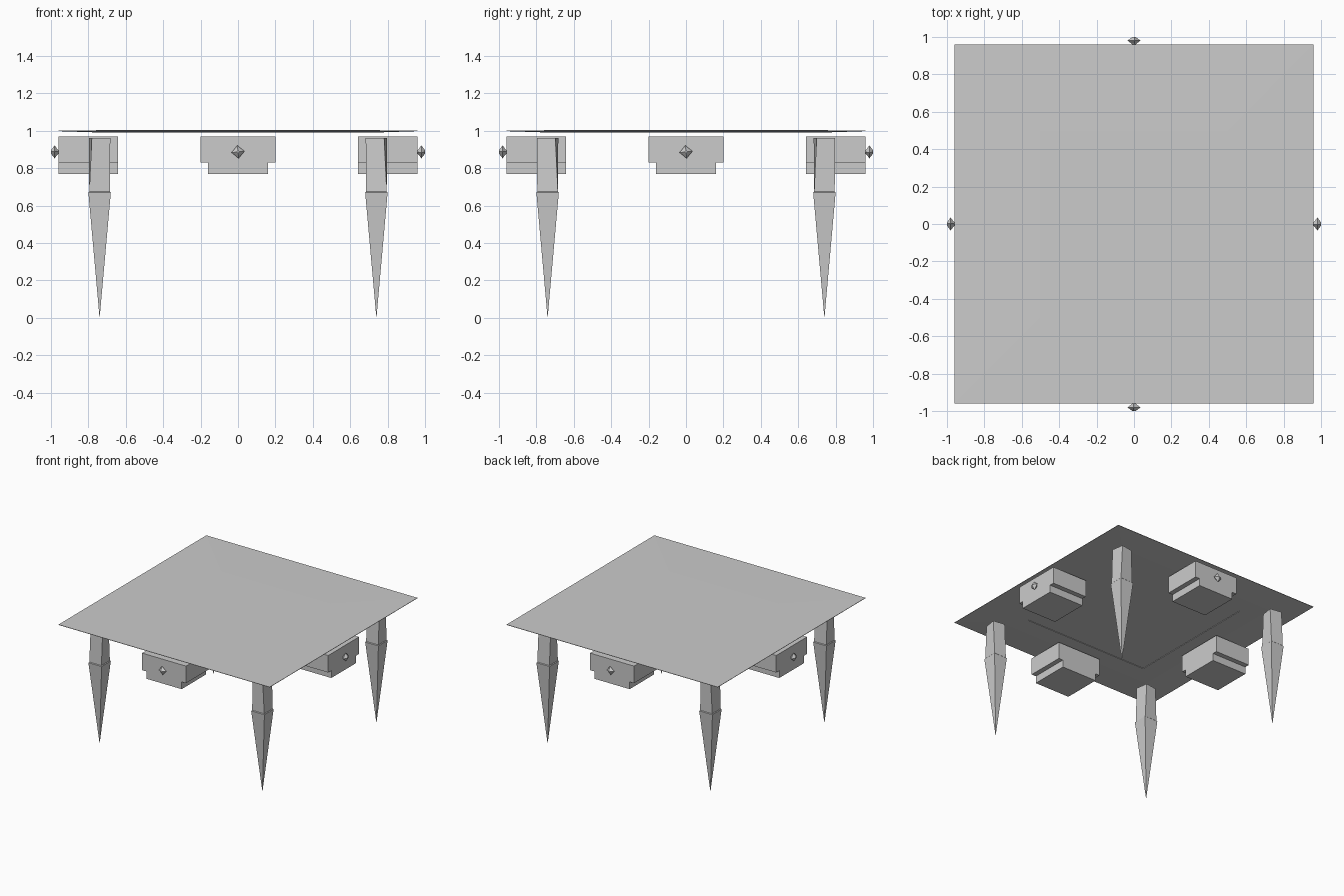
import bpy, bmesh, math
from mathutils import Matrix

cube = bpy.data.objects.get("Cube")
if cube:
    bpy.data.objects.remove(cube, do_unlink=True)

grey = bpy.data.materials.new("plain grey")
grey.use_nodes = True
colour = (0.6, 0.6, 0.6, 1)
grey.diffuse_color = colour
grey.node_tree.nodes["Principled BSDF"].inputs["Base Color"].default_value = colour


def loft(name, rings, matrix=Matrix()):
    """Join rings of equal vertex count into a closed solid."""
    bm = bmesh.new()
    loops = [[bm.verts.new(p) for p in ring] for ring in rings]
    for a, b in zip(loops, loops[1:]):
        for i in range(len(a)):
            j = (i + 1) % len(a)
            bm.faces.new((a[i], a[j], b[j], b[i]))
    bm.faces.new(loops[0][::-1])
    bm.faces.new(loops[-1])
    bmesh.ops.remove_doubles(bm, verts=bm.verts, dist=0.0001)
    bmesh.ops.recalc_face_normals(bm, faces=bm.faces)
    bm.transform(matrix)
    mesh = bpy.data.meshes.new(name)
    bm.to_mesh(mesh)
    bm.free()
    mesh.materials.append(grey)
    obj = bpy.data.objects.new(name, mesh)
    bpy.context.collection.objects.link(obj)
    return obj


def square(half, z, turn=0):
    """Square ring at height z, turned about its centre by degrees."""
    r = half * math.sqrt(2)
    angles = [math.radians(45 + turn + 90 * i) for i in range(4)]
    return [(r * math.cos(a), r * math.sin(a), z) for a in angles]


# Thin top with a sloped underside and a shallow recessed panel
loft("table_top", [square(0.565, 0.994), square(0.565, 0.990), square(0.72, 0.990),
                   square(0.96, 0.998), square(0.96, 1.001), square(0.5, 1.005)])

# Tapering legs with a slightly twisted upper block
for sx, xname in ((-1, "right"), (1, "left")):
    for sy, yname in ((-1, "front"), (1, "back")):
        rings = [square(0.0002, 0), square(0.06, 0.67),
                 square(0.055, 0.675), square(0.05, 0.96, 9 * sx * sy)]
        loft(f"{yname}_{xname}_leg", rings, Matrix.Translation((0.74 * sx, 0.74 * sy, 0)))

# Stepped drawer and faceted knob on every side
outline = [(-0.16, 0.77), (0.16, 0.77), (0.16, 0.83), (0.2, 0.83),
           (0.2, 0.97), (-0.2, 0.97), (-0.2, 0.83), (-0.16, 0.83)]
knob_profile = [(-0.958, 0.008), (-0.968, 0.018), (-0.98, 0.035), (-0.992, 0.02), (-1.0, 0.008)]
for k, side in enumerate(("front", "left", "back", "right")):
    turn = Matrix.Rotation(math.pi / 2 * k, 4, "Z")
    loft(f"{side}_drawer", [[(x, y, z) for x, z in outline] for y in (-0.96, -0.642)], turn)
    angles = [math.pi / 2 * i + 0.1 for i in range(4)]
    loft(f"{side}_knob", [[(r * math.cos(a), y, 0.887 + r * math.sin(a)) for a in angles]
                          for y, r in knob_profile], turn)
